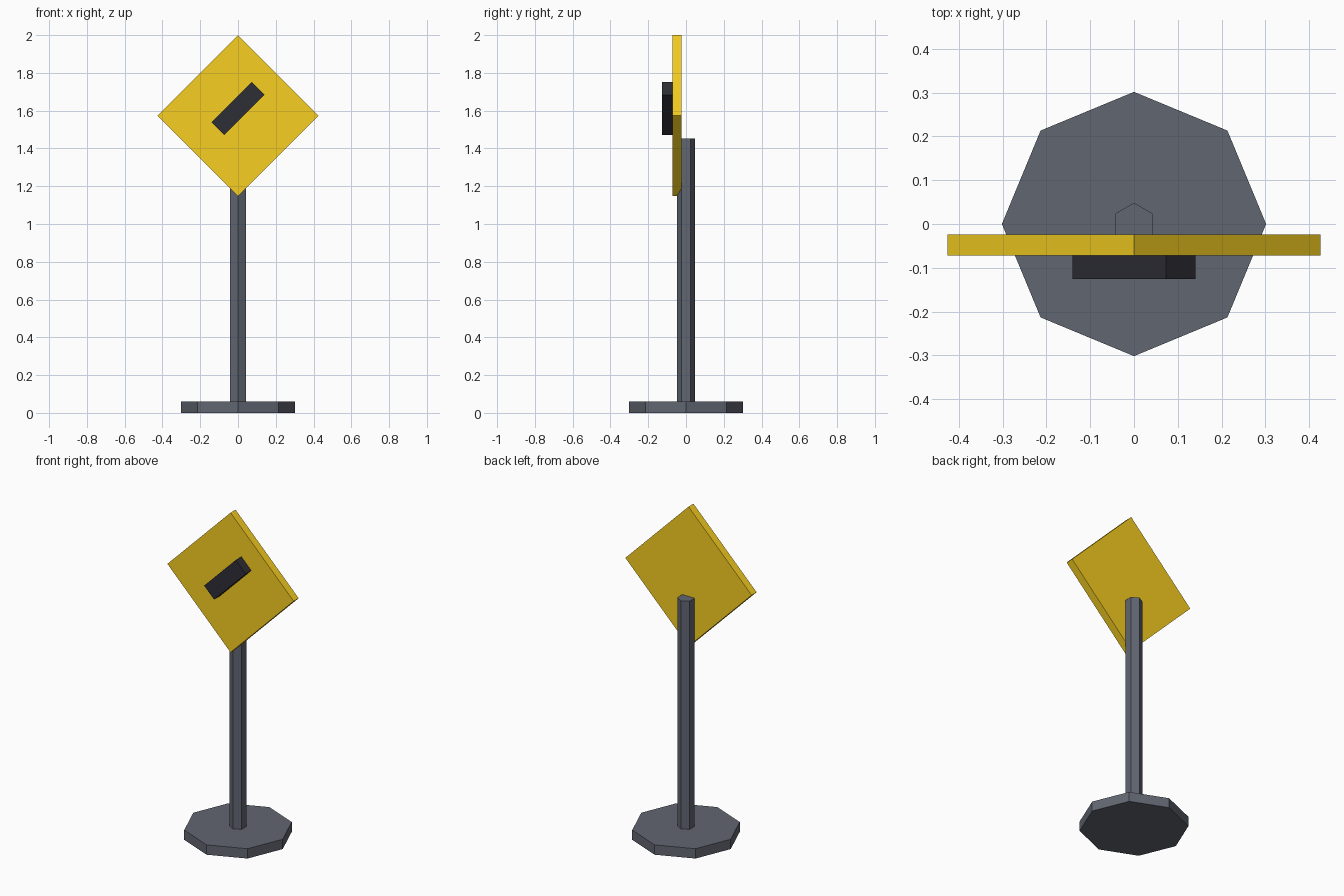
import bpy
from math import radians

if "Cube" in bpy.data.objects:
    bpy.data.objects.remove(bpy.data.objects["Cube"])


def material(name, color):
    mat = bpy.data.materials.new(name)
    mat.diffuse_color = (*color, 1)
    mat.use_nodes = True
    mat.node_tree.nodes["Principled BSDF"].inputs["Base Color"].default_value = mat.diffuse_color
    return mat


def prism(name, sides, radius, z0, z1, mat):
    bpy.ops.mesh.primitive_cylinder_add(
        vertices=sides, radius=radius, depth=z1 - z0, location=(0, 0, (z0 + z1) / 2))
    obj = bpy.context.object
    obj.name = name
    obj.data.materials.append(mat)
    return obj


def tilted_box(name, size, y0, y1, z, mat):
    """Box spanning y0..y1, turned 45 degrees in the front plane."""
    bpy.ops.mesh.primitive_cube_add(
        size=1, location=(0, (y0 + y1) / 2, z), rotation=(0, radians(-45), 0))
    obj = bpy.context.object
    obj.name = name
    obj.scale = (size[0], y1 - y0, size[1])
    obj.data.materials.append(mat)
    return obj


steel = material("steel", (0.12, 0.133, 0.166))
yellow = material("yellow", (0.93, 0.62, 0.015))
black = material("black", (0.027, 0.027, 0.037))

# Octagonal foot and hexagonal post
prism("base", 8, 0.302, 0.0, 0.06, steel)
prism("post", 6, 0.0485, 0.05, 1.453, steel)

# Diamond sign panel with a raised diagonal bar on its front
tilted_box("sign_panel", (0.603, 0.603), -0.072, -0.024, 1.5736, yellow)
tilted_box("sign_bar", (0.302, 0.095), -0.126, -0.068, 1.611, black)
